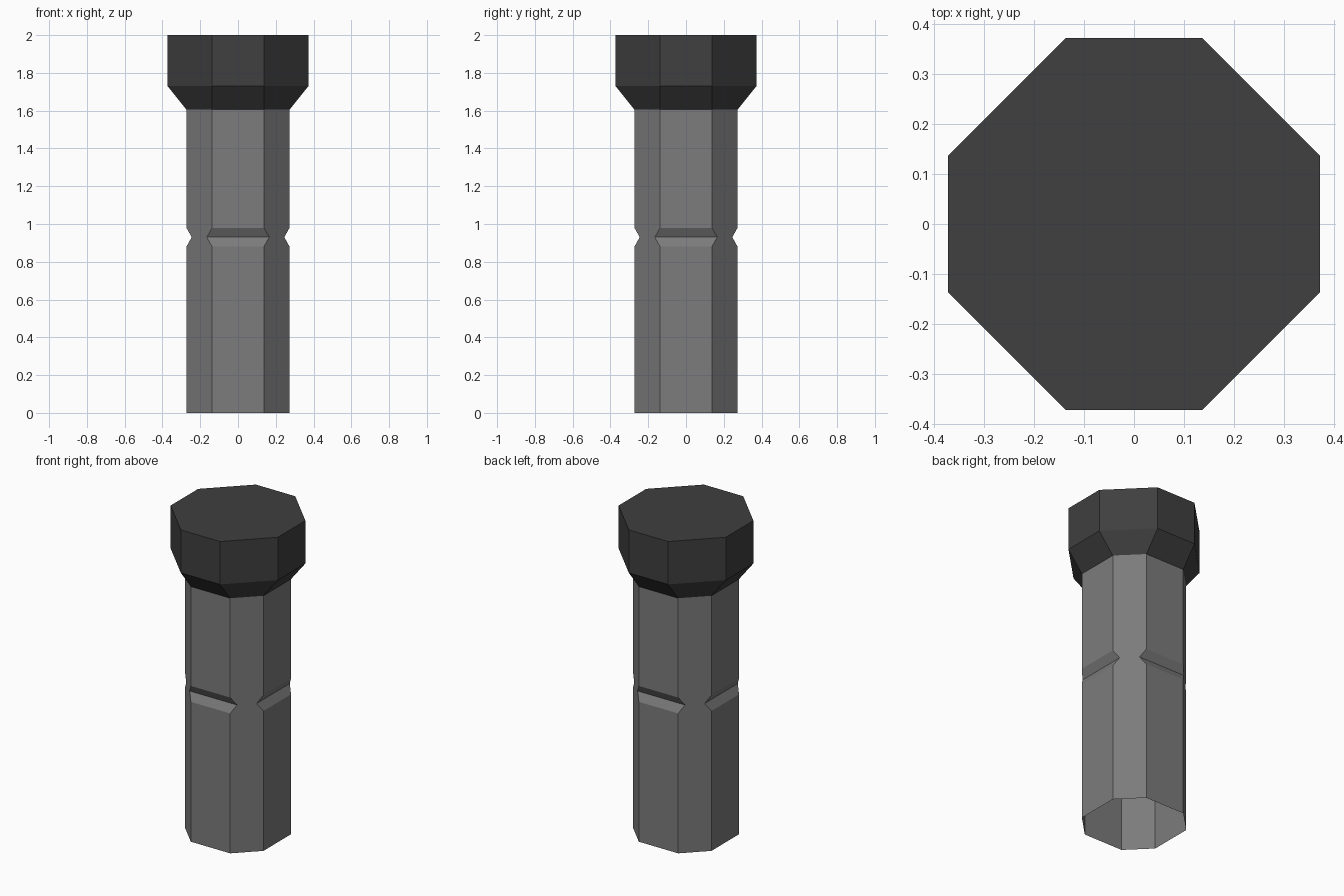
import bpy, bmesh

if "Cube" in bpy.data.objects:
    bpy.data.objects.remove(bpy.data.objects["Cube"])

def material(name, v):
    m = bpy.data.materials.new(name)
    m.diffuse_color = (v, v, v, 1)
    m.use_nodes = True
    m.node_tree.nodes["Principled BSDF"].inputs["Base Color"].default_value = m.diffuse_color
    return m

def octagon(a, b):
    # a = half width of the straight sides, b = distance of those sides from the axis
    return [(a, -b), (b, -a), (b, a), (a, b), (-a, b), (-b, a), (-b, -a), (-a, -b)]

def loft(name, rings, mat, cap_top=False):
    bm = bmesh.new()
    loops = [[bm.verts.new((x, y, z)) for x, y in octagon(a, b)] for z, a, b in rings]
    for lo, hi in zip(loops, loops[1:]):
        for i in range(8):
            j = (i + 1) % 8
            bm.faces.new((lo[i], lo[j], hi[j], hi[i]))
    if cap_top:
        bm.faces.new(loops[-1])
    me = bpy.data.meshes.new(name)
    bm.to_mesh(me)
    bm.free()
    me.materials.append(mat)
    ob = bpy.data.objects.new(name, me)
    bpy.context.collection.objects.link(ob)
    return ob

# Hollow grip, open at the bottom, with V grooves on the four main sides
loft("shaft", [(0, 0.137, 0.273), (0.88, 0.137, 0.273), (0.93, 0.165, 0.245),
               (0.98, 0.137, 0.273), (1.605, 0.137, 0.273)],
     material("mid_grey", 0.2))

# Flared cap on top
loft("head", [(1.605, 0.137, 0.273), (1.73, 0.137, 0.373), (2.0, 0.137, 0.373)],
     material("dark_grey", 0.05), cap_top=True)
